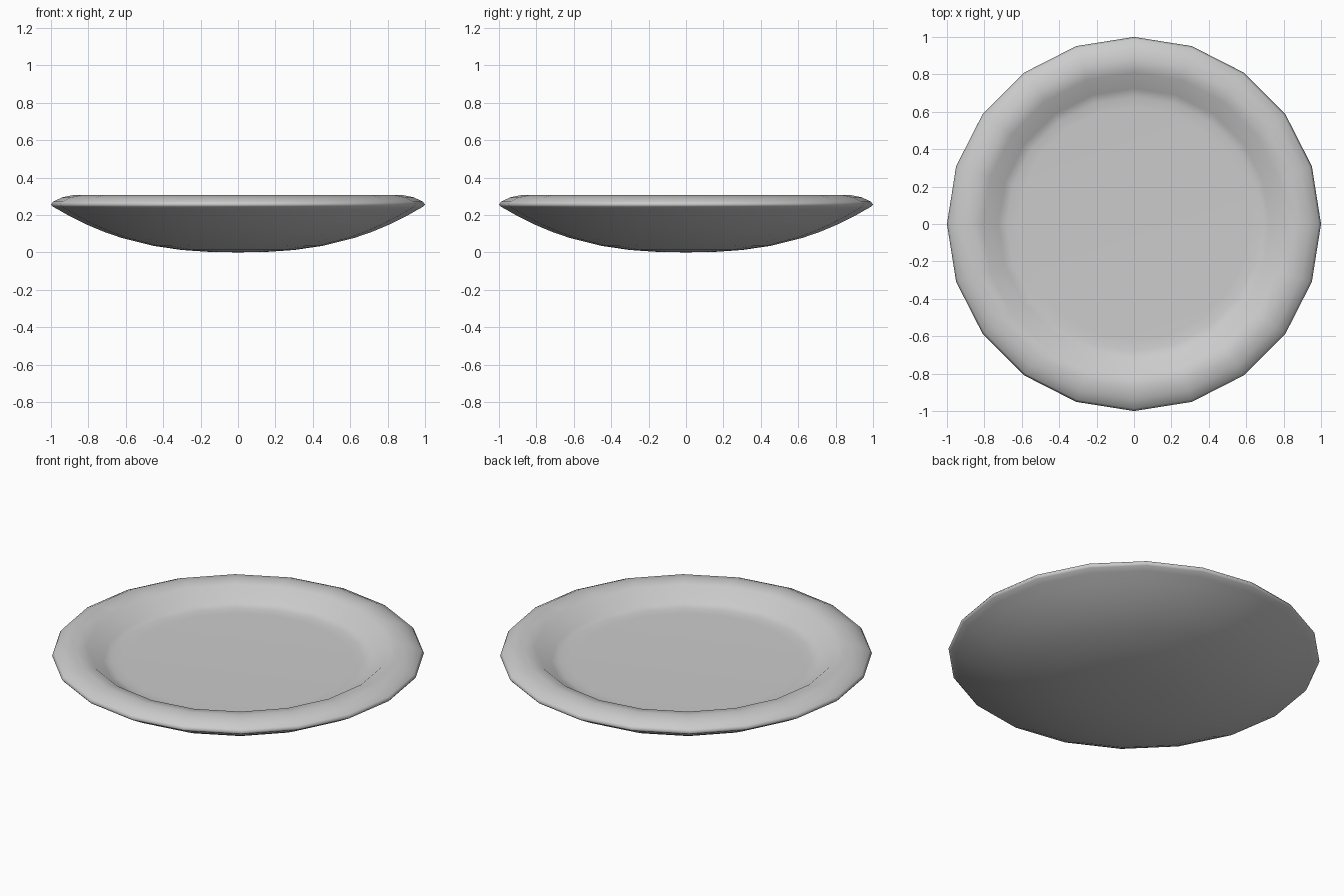
import bpy, bmesh
from math import cos, sin, pi, radians

if "Cube" in bpy.data.objects:
    bpy.data.objects.remove(bpy.data.objects["Cube"])

SIDES = 20

# Profile (radius, height): curved underside, rounded rim, then the raised floor
UNDERSIDE = [(r, 0.252 * r ** 2.5) for r in (0, 0.15, 0.3, 0.45, 0.62, 0.72, 0.81, 0.9, 0.96)]
RIM = [(0.99, 0.244), (1.0, 0.256), (0.988, 0.271), (0.94, 0.294), (0.88, 0.306)]
INSIDE = [(0.81, 0.294), (0.725, 0.225), (0.68, 0.214), (0.62, 0.212), (0.0, 0.212)]


def lathe(name, profile, sides):
    bm = bmesh.new()
    rings = []
    for r, z in profile:
        if r == 0:
            rings.append([bm.verts.new((0, 0, z))] * sides)
        else:
            rings.append([bm.verts.new((r * cos(2 * pi * i / sides),
                                        r * sin(2 * pi * i / sides), z))
                          for i in range(sides)])
    for a, b in zip(rings, rings[1:]):
        for i in range(sides):
            j = (i + 1) % sides
            bm.faces.new(dict.fromkeys((a[i], a[j], b[j], b[i])))
    bmesh.ops.recalc_face_normals(bm, faces=bm.faces)
    mesh = bpy.data.meshes.new(name)
    bm.to_mesh(mesh)
    bm.free()
    obj = bpy.data.objects.new(name, mesh)
    bpy.context.collection.objects.link(obj)
    return obj


# Dinner plate with a smooth-shaded surface
plate = lathe("plate", UNDERSIDE + RIM + INSIDE, SIDES)
bpy.context.view_layer.objects.active = plate
plate.select_set(True)
bpy.ops.object.shade_smooth_by_angle(angle=radians(100))
